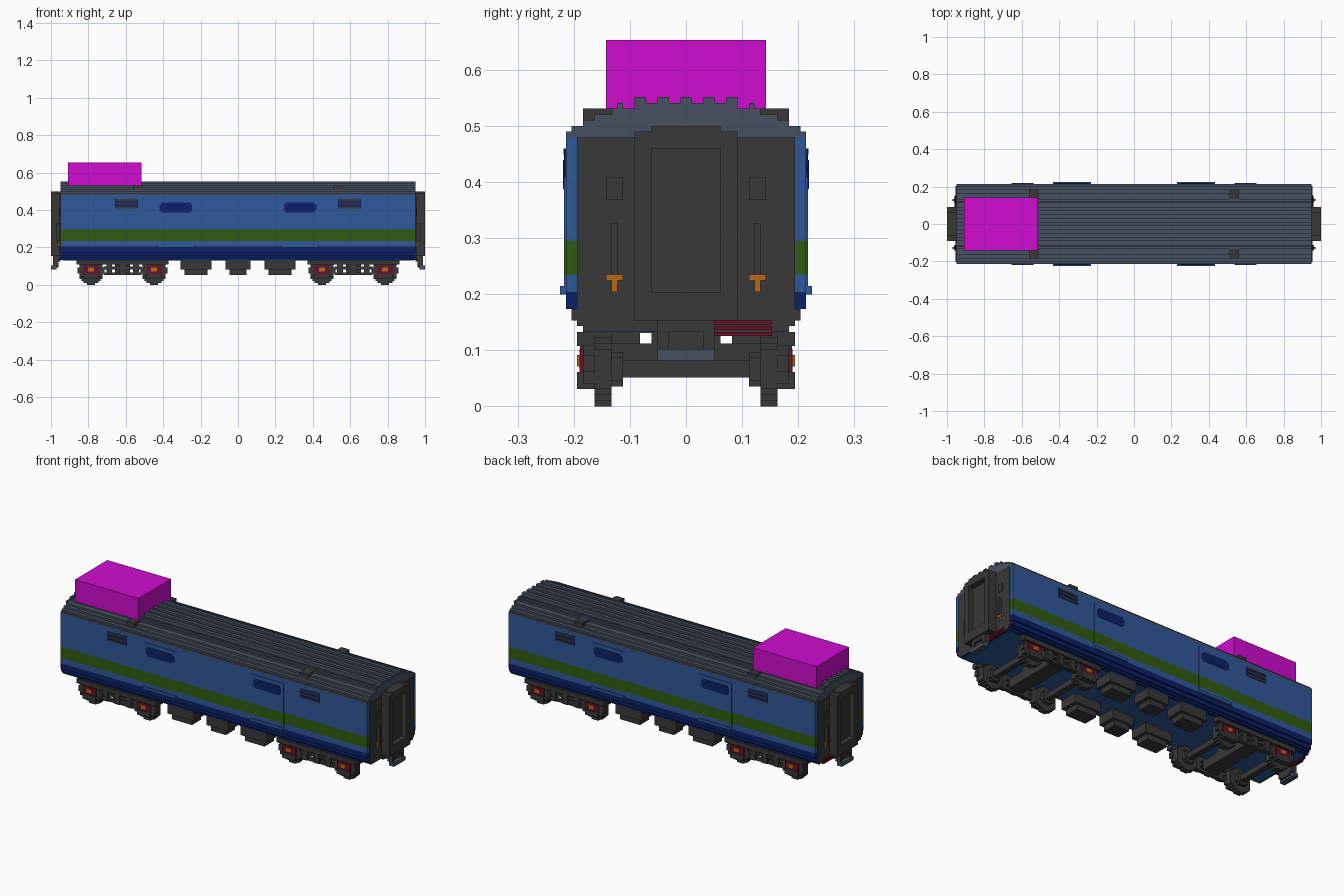
import bpy
import bmesh
import math
from mathutils import Matrix

cube = bpy.data.objects.get("Cube")
if cube:
    bpy.data.objects.remove(cube, do_unlink=True)

UNIT = 2 / 196  # one block of the grid


def linear(hex_colour):
    channels = [int(hex_colour[i:i + 2], 16) / 255 for i in (0, 2, 4)]
    return [c / 12.92 if c < .04 else ((c + .055) / 1.055) ** 2.4 for c in channels] + [1]


def material(name, hex_colour):
    mat = bpy.data.materials.new(name)
    mat.use_nodes = True
    colour = linear(hex_colour)
    mat.diffuse_color = colour
    shader = next(n for n in mat.node_tree.nodes if n.type == "BSDF_PRINCIPLED")
    shader.inputs["Base Color"].default_value = colour
    return mat


BLUE = material("body blue", "30589A")
GREEN = material("stripe green", "2F5C10")
NAVY = material("dark navy", "0B2068")
DARK = material("charcoal", "383838")
ROOF = material("slate roof", "465160")
RED = material("dark red", "6A0F28")
ORANGE = material("orange", "B8691A")
MAGENTA = material("magenta", "D00CD0")


def part(name, mat, boxes, mirror=""):
    """Boxes as (x0, x1, y0, y1, z0, z1) in grid units, mirrored on the named axes."""
    bm = bmesh.new()
    for sx in ((1, -1) if "x" in mirror else (1,)):
        for sy in ((1, -1) if "y" in mirror else (1,)):
            for x0, x1, y0, y1, z0, z1 in boxes:
                centre = (sx * (x0 + x1) / 2, sy * (y0 + y1) / 2, (z0 + z1) / 2)
                size = Matrix.Diagonal((x1 - x0, y1 - y0, z1 - z0, 1))
                bmesh.ops.create_cube(bm, size=1, matrix=Matrix.Translation(centre) @ size)
    bmesh.ops.scale(bm, vec=(UNIT,) * 3, verts=bm.verts)
    mesh = bpy.data.meshes.new(name)
    bm.to_mesh(mesh)
    bm.free()
    mesh.materials.append(mat)
    obj = bpy.data.objects.new(name, mesh)
    bpy.context.collection.objects.link(obj)
    return obj


def layers(name, mat, rows, length):
    """Full-length slabs as (half width, bottom, top)."""
    part(name, mat, [(-length, length, -w, w, low, top) for w, low, top in rows])


def disc(x, y0, y1, z, radius):
    """Stepped wheel disc made of one box per grid row."""
    rows = []
    for i in range(math.ceil(2 * radius)):
        h = i + .5 - radius
        half = round(math.sqrt(max(radius ** 2 - h ** 2, 1)))
        rows.append((x - half, x + half, y0, y1, z + i - radius, z + i + 1 - radius))
    return rows


# Body shell, in colour bands
END = 93
layers("lower_body", NAVY, [(18, 13, 14), (19, 14, 15), (20, 15, 17), (21, 17, 20)], END)
layers("floor", BLUE, [(17, 12.8, 13)], END - 1)
layers("body_lower_band", BLUE, [(21, 20, 23)], END)
layers("body_stripe", GREEN, [(21, 23, 29)], END)
layers("body_upper_band", BLUE, [(21, 29, 47)], END)

# Stepped roof with lengthwise ribs
layers("roof", ROOF, [(21, 47, 48), (20, 48, 49), (18, 49, 50), (15, 50, 51),
                      (13, 51, 52), (9, 52, 53)], END)
ribs = [(-END, END, c - 1, c + 1, 52, 54) for c in (-8, -4, 0, 4, 8)]
part("roof_ribs", ROOF, ribs)
part("roof_edge_ribs", ROOF, [(-END, END, 11, 12, 52, 53), (-END, END, 15, 16, 50, 51)], "y")
part("roof_vents", DARK, [(50, 55, 13, 18, 49, 52)], "xy")
part("roof_box", MAGENTA, [(-89, -50.5, -14, 14, 52, 64)])

# Side doors with windows and sills
for name, mat, low, top in (("door_base", BLUE, 20, 23), ("door_stripe", GREEN, 23, 29),
                            ("door_panel", BLUE, 29, 45)):
    part(name, mat, [(22.5, 42.5, 21, 21.3, low, top)], "xy")
part("door_sill", BLUE, [(22.5, 42.5, 21, 22, 19.5, 21)], "xy")
part("door_window", NAVY, [(24, 41, 21, 21.5, 39, 42), (25, 40, 21, 21.5, 38, 43)], "xy")
part("side_louvres", DARK, [(53, 64, 21, 21.4, z, z + 1) for z in (40, 42, 44)], "xy")
part("louvre_frame", NAVY, [(52.5, 64.5, 21, 21.2, 40, 45)], "xy")

# End walls
part("end_wall", DARK, [(END, END + .4, -w, w, low, top) for w, low, top in
                        ((18, 13, 14), (19, 14, 15), (20, 15, 17), (19, 17, 47))], "x")
part("end_window", DARK, [(END, END + .8, 11, 14, 36, 40)], "xy")
part("handrail", DARK, [(END, END + 2, 12, 13, 23, 32)], "xy")
part("end_hook", ORANGE, [(END, END + 1.2, 11, 14, 22, 23), (END, END + 1.2, 12, 13, 20, 23)], "xy")
part("end_hose", RED, [(END, END + 1, 5, 15, z, z + .7) for z in (12.3, 13.3, 14.3)], "x")

# Gangway frame around a recessed door, and coupler
part("gangway_posts", DARK, [(END, 98, 6, 9, 15, 48)], "xy")
part("gangway_frame", DARK, [(END, 98, -9, 9, 15, 20), (END, 98, -9, 9, 45, 48),
                             (END, 98, -6, 6, 48, 49)], "x")
part("gangway_door", DARK, [(END, END + 2, -6, 6, 20, 45)], "x")
part("coupler_mount", DARK, [(END - 3, 97, -5, 5, 13, 15), (94, 97, 3, 5, 10, 15),
                             (94, 97, -5, -3, 10, 15), (94, 96, -3, 3, 9, 13)], "x")
part("coupler", ROOF, [(95, 98, -5, 5, 8, 10)], "x")

# Boxes slung under the floor
boxes = []
for x, half in ((-22, 8), (0, 6.5), (22, 8)):
    boxes += [(x - half, x + half, 8, 18, 8, 13), (x - half + 2, x + half - 2, 9, 17, 5, 8)]
part("underfloor_boxes", DARK, boxes, "y")

# Bogies: wheels, axles, axle boxes and side frames
AXLES = (44, 77)
MID = sum(AXLES) / 2
wheels, axles, frames, covers, hubs = [], [], [], [], []
for x in AXLES:
    wheels += disc(x, 13, 16, 6.5, 6.5) + disc(x, 11, 13, 6.5, 3)
    axles.append((x - 1.5, x + 1.5, -13, 13, 5, 8))
    frames += [(x - 6, x + 6, 16, 18, 4, 11), (x - 4, x + 4, 16, 19, 3, 6),
               (x - 7, x + 7, 16, 18, 6, 9)]
    covers.append((x - 4, x + 4, 18, 18.6, 6, 10))
    hubs.append((x - 1.5, x + 1.5, 18, 19, 7, 9))
frames += [(MID - 24, MID + 24, 16, 19, 10.5, 13), (MID - 10, MID + 10, 16, 18, 8, 9.5),
           (MID - 10, MID + 10, 16, 18, 5, 6.5)]
frames += [(x - 1.5, x + 1.5, 16, 18.5, 5, 11) for x in (MID - 7, MID, MID + 7)]
part("wheels", DARK, wheels, "xy")
part("axles", DARK, axles, "x")
part("bogie_frames", DARK, frames, "xy")
part("bogie_transoms", DARK, [(MID - 4, MID + 4, -16, 16, 6, 11), (MID - 4, MID + 4, -6, 6, 11, 13)], "x")
part("axle_covers", RED, covers, "xy")
part("axle_hubs", ORANGE, hubs, "xy")
